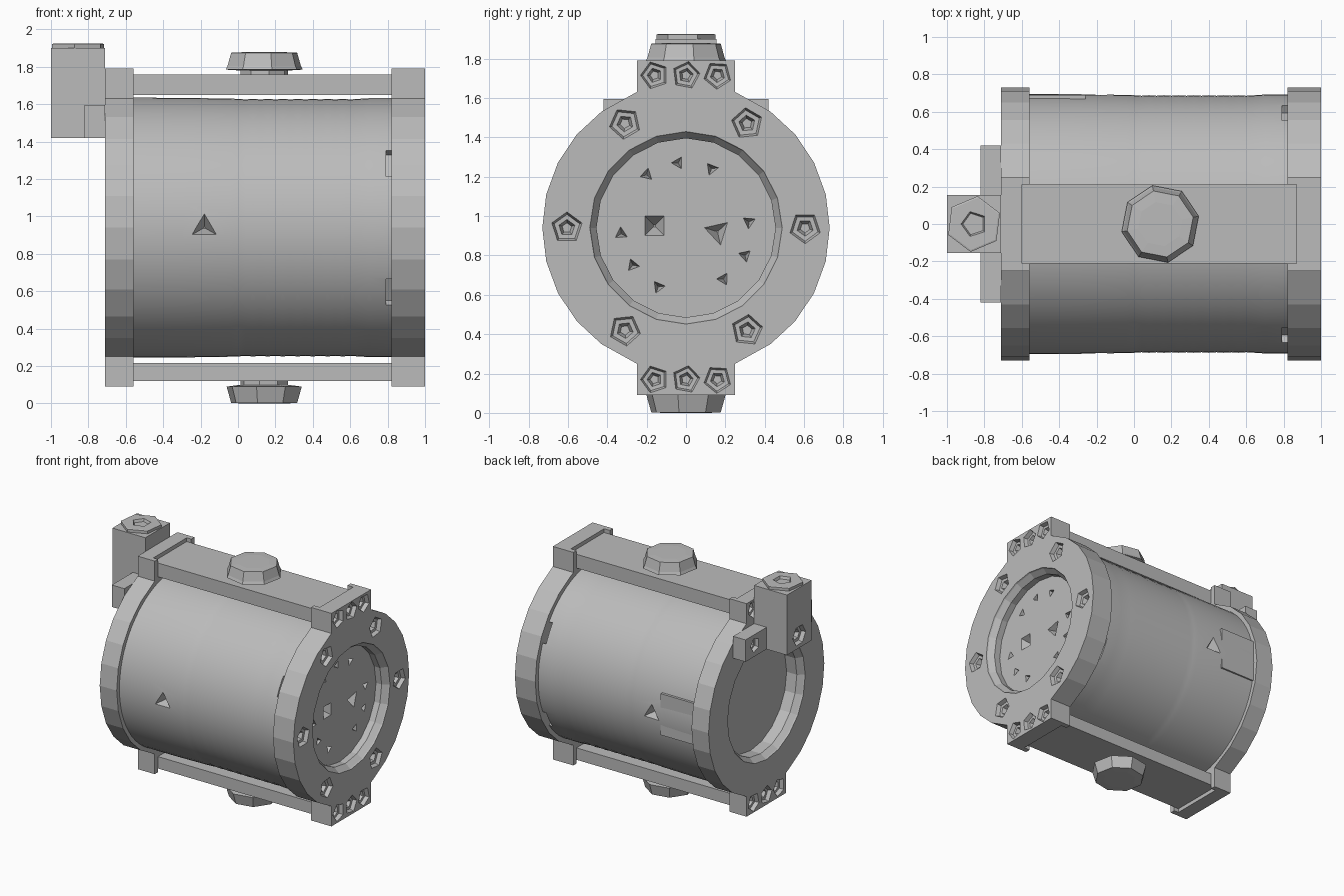
import bpy, bmesh
from math import pi, cos, sin, sqrt, radians
from mathutils import Matrix, Vector

if "Cube" in bpy.data.objects:
    bpy.data.objects.remove(bpy.data.objects["Cube"])

CZ = 0.94  # height of the drum axis
R = 0.73   # flange radius

grey = bpy.data.materials.new("plain grey")
grey.use_nodes = True
colour = (0.5, 0.5, 0.5, 1)
grey.diffuse_color = colour
grey.node_tree.nodes["Principled BSDF"].inputs["Base Color"].default_value = colour


def finish(name, bm):
    bmesh.ops.recalc_face_normals(bm, faces=bm.faces)
    mesh = bpy.data.meshes.new(name)
    bm.to_mesh(mesh)
    bm.free()
    mesh.materials.append(grey)
    obj = bpy.data.objects.new(name, mesh)
    bpy.context.collection.objects.link(obj)
    return obj


def lathe(bm, rings, sides, origin, axis, turn=0.0):
    """Closed solid through (radius, distance along axis) rings."""
    m = Matrix.Translation(origin) @ Vector(axis).to_track_quat("Z", "Y").to_matrix().to_4x4()
    loops = []
    for r, h in rings:
        angles = [turn + 2 * pi * i / sides for i in range(sides)]
        loops.append([bm.verts.new(m @ Vector((r * cos(a), r * sin(a), h))) for a in angles])
    for a, b in zip(loops, loops[1:]):
        for i in range(sides):
            j = (i + 1) % sides
            bm.faces.new((a[i], a[j], b[j], b[i]))
    bm.faces.new(loops[0])
    bm.faces.new(loops[-1])


def box(bm, x, y, z, turn=0.0):
    """Box from (min, max) pairs, optionally turned about the drum axis."""
    size = Matrix.Diagonal((x[1] - x[0], y[1] - y[0], z[1] - z[0], 1))
    mid = Matrix.Translation((sum(x) / 2, sum(y) / 2, sum(z) / 2))
    pivot = Matrix.Translation((0, 0, CZ))
    m = pivot @ Matrix.Rotation(turn, 4, "X") @ pivot.inverted() @ mid @ size
    bmesh.ops.create_cube(bm, size=1, matrix=m)


def cut(obj, bm):
    """Subtract the solids in bm from obj and discard the cutter."""
    cutter = finish("cutter", bm)
    cutter.hide_render = True
    mod = obj.modifiers.new("cut", "BOOLEAN")
    mod.operation, mod.solver, mod.object = "DIFFERENCE", "EXACT", cutter
    graph = bpy.context.evaluated_depsgraph_get()
    mesh = bpy.data.meshes.new_from_object(obj.evaluated_get(graph))
    obj.modifiers.clear()
    obj.data = mesh
    bpy.data.objects.remove(cutter)


def socket(bm, origin, axis, sides=3, turn=0.0, r=0.085):
    """Countersunk bolt recess with a smaller driver hole."""
    rings = [(r, -0.01), (r * 0.8, 0.03), (r * 0.5, 0.031), (r * 0.3, 0.07)]
    lathe(bm, rings, 5 if sides == 3 else 6, origin, axis, turn)


def pyramid_pit(bm, origin, axis, r, turn=0.0, sides=3):
    lathe(bm, [(r * 1.1, -0.01), (r * 0.1, 0.08)], sides, origin, axis, turn)


# Drum, softly rippled around the middle
bm = bmesh.new()
rings = [(0.695, -0.57), (0.694, -0.3), (0.69, -0.04)]
rings += [(0.687 + 0.0015 * (-1) ** i, 0.04 * i) for i in range(16)]
rings += [(0.692, 0.7), (0.692, 0.9)]
lathe(bm, rings, 64, (0, 0, CZ), (1, 0, 0))
drum = finish("drum", bm)

bm = bmesh.new()
pyramid_pit(bm, (-0.18, -0.69, 0.94), (0, 1, 0), 0.075, pi / 2)
pyramid_pit(bm, (-0.18, 0.69, 0.94), (0, -1, 0), 0.075, pi / 2)
for a in (30, 150, 210, 330):  # slots beside the flange
    box(bm, (0.79, 0.84), (0.64, 0.75), (CZ - 0.08, CZ + 0.08), radians(a))
small_pits = [(-0.04, 1.27), (0.13, 1.24), (-0.2, 1.21), (0.32, 0.97), (-0.33, 0.91),
              (0.3, 0.8), (-0.27, 0.75), (0.19, 0.68), (-0.14, 0.64)]
for i, (y, z) in enumerate(small_pits):
    pyramid_pit(bm, (0.9, y, z), (-1, 0, 0), 0.035, i * 0.9)
pyramid_pit(bm, (0.9, -0.16, 0.95), (-1, 0, 0), 0.07, pi / 4, 4)
pyramid_pit(bm, (0.9, 0.16, 0.92), (-1, 0, 0), 0.07, 0.3)
cut(drum, bm)


# End flanges: round plates with a square lug at top and bottom
def flange(name, x0, x1, face, notch):
    arc = [(R * cos(radians(a)), R * sin(radians(a))) for a in (-54, -40.5, -27, -13.5, 0, 13.5, 27, 40.5, 54)]
    half = [(0.25, -0.85), (0.25, -0.69)] + arc + [(0.25, 0.69), (0.25, 0.85)]
    outline = half + [(-y, z) for y, z in reversed(half)]
    bm = bmesh.new()
    base = bm.faces.new([bm.verts.new((x0, y, CZ + z)) for y, z in outline])
    grown = bmesh.ops.extrude_face_region(bm, geom=[base])["geom"]
    bmesh.ops.translate(bm, vec=(x1 - x0, 0, 0), verts=[v for v in grown if isinstance(v, bmesh.types.BMVert)])
    obj = finish(name, bm)
    inward = (-face, 0, 0)
    outer = x1 if face > 0 else x0
    bm = bmesh.new()
    # Chamfered opening
    lathe(bm, [(0.497, -0.02), (0.485, 0.01), (0.455, 0.05), (0.455, 0.3)], 20, (outer, 0, CZ), inward)
    # Pockets that take the rails
    for z in ((CZ + 0.71, 2), (-0.1, CZ - 0.725)):
        box(bm, notch, (-0.21, 0.21), z)
    for i, y in enumerate((-0.16, 0, 0.16)):
        for z in (1.715, 0.17):
            socket(bm, (outer, y, z), inward, turn=i * 0.5, r=0.075)
    if face > 0:
        for s in (-1, 1):
            for y, z in ((0.31, 1.47), (0.605, 0.94), (0.31, 0.42)):
                socket(bm, (outer, s * y, z), inward, turn=s * z)
    cut(obj, bm)
    return obj


flange("left_flange", 0.82, 1.0, 1, (0.8, 0.87))
flange("right_flange", -0.71, -0.56, -1, (-0.6, -0.5))

# Rails along the top and bottom
for name, z in (("top_rail", (1.65, 1.76)), ("bottom_rail", (0.12, 0.215))):
    bm = bmesh.new()
    box(bm, (-0.6, 0.87), (-0.21, 0.21), z)
    finish(name, bm)

# Faceted plugs on the rails
bm = bmesh.new()
lathe(bm, [(0.13, -0.02), (0.13, 0.02), (0.21, 0.025), (0.2, 0.045), (0.18, 0.115), (0.12, 0.118)],
      8, (0.14, 0, 1.76), (0, 0, 1), 0.2)
finish("top_plug", bm)
bm = bmesh.new()
lathe(bm, [(0.13, -0.02), (0.13, 0.02), (0.205, 0.03), (0.18, 0.117), (0.12, 0.12)],
      8, (0.14, 0, 0.12), (0, 0, -1), 0.2)
finish("bottom_plug", bm)

# Valve block on the right end, with crossbar and hexagonal cap
bm = bmesh.new()
box(bm, (-1, -0.71), (-0.155, 0.155), (1.42, 1.9))
block = finish("valve_block", bm)
bm = bmesh.new()
socket(bm, (-1, 0, 1.52), (1, 0, 0), 4)
cut(block, bm)

bm = bmesh.new()
box(bm, (-0.82, -0.71), (-0.42, 0.42), (1.42, 1.595))
crossbar = finish("crossbar", bm)
bm = bmesh.new()
for y in (-0.3, 0.3):
    socket(bm, (-0.82, y, 1.51), (1, 0, 0), r=0.06)
cut(crossbar, bm)

bm = bmesh.new()
lathe(bm, [(0.15, 0), (0.15, 0.022), (0.14, 0.025)], 6, (-0.855, 0, 1.9), (0, 0, 1), 0.4)
cap = finish("valve_cap", bm)
bm = bmesh.new()
lathe(bm, [(0.075, -0.01), (0.06, 0.02)], 5, (-0.855, 0, 1.925), (0, 0, -1))
cut(cap, bm)

# Flat plate on the back of the drum
bm = bmesh.new()
box(bm, (-0.57, -0.26), (0.6, 0.69), (0.79, 1.12))
finish("back_plate", bm)

# Smooth only the drum's curved wall
bpy.ops.object.select_all(action="DESELECT")
drum.select_set(True)
bpy.context.view_layer.objects.active = drum
bpy.ops.object.shade_smooth_by_angle(angle=radians(25))
